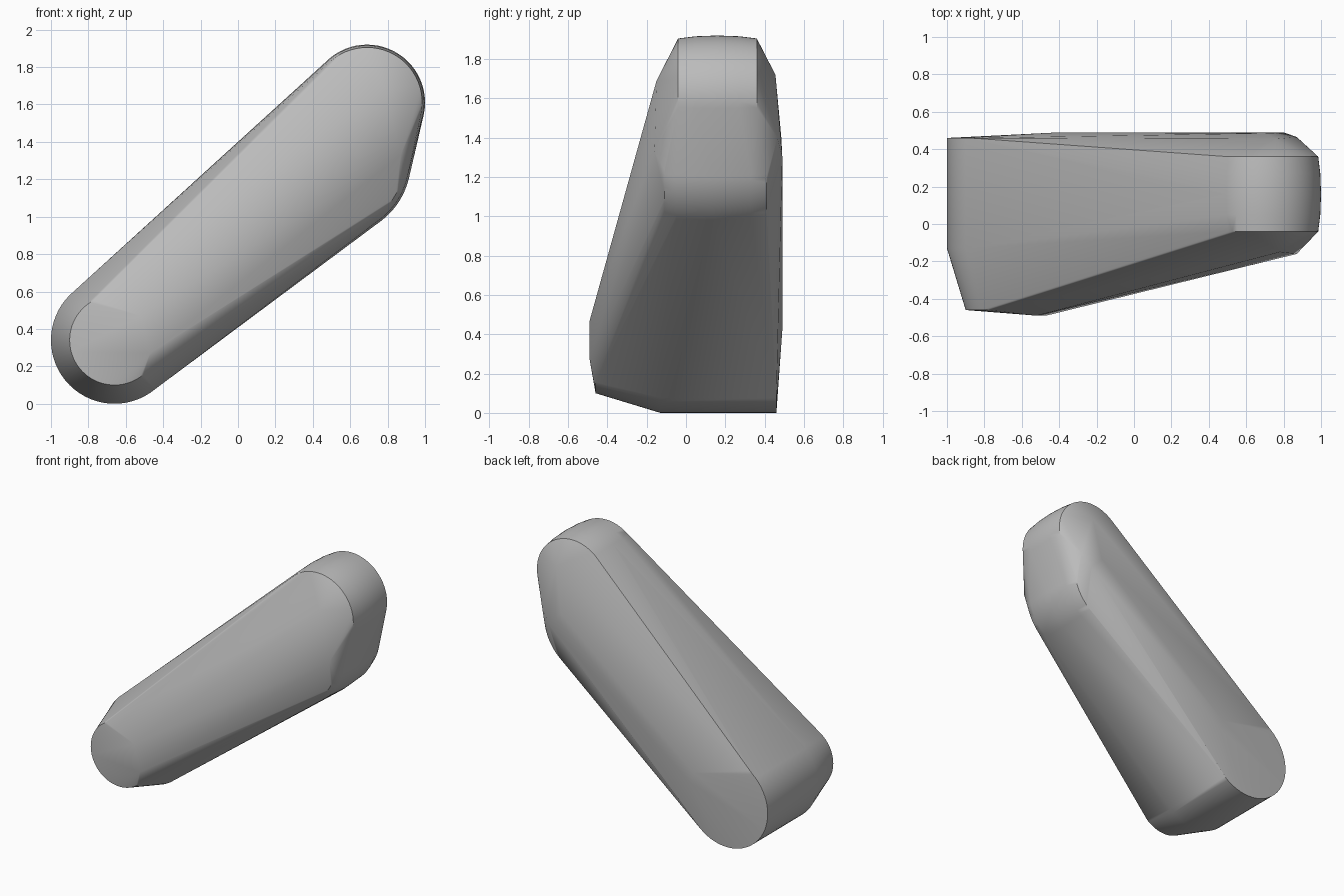
import bpy, bmesh, math

cube = bpy.data.objects.get("Cube")
if cube:
    bpy.data.objects.remove(cube, do_unlink=True)


def arc(x, z, y, radius, start=0, end=360, steps=64):
    """Points of an arc that faces the front, at depth y."""
    angles = [math.radians(start + (end - start) * i / steps) for i in range(steps + 1)]
    return [(x + radius * math.cos(a), y, z + radius * math.sin(a)) for a in angles]


points = []

# Thick rounded lower end
for y in (-0.13, 0.46):
    points += arc(-0.66, 0.34, y, 0.34)

# Smaller front cap of the lower end
points += arc(-0.66, 0.34, -0.46, 0.24, 118, 310, 40)

# Domed rim of the upper end
for y, radius in ((-0.04, 0.295), (0.05, 0.306), (0.16, 0.31), (0.27, 0.306), (0.36, 0.295)):
    points += arc(0.69, 1.61, y, radius)

# Rounded underside bulge below the upper end
for y, radius in ((-0.11, 0.37), (-0.05, 0.395), (0.14, 0.405), (0.33, 0.395), (0.41, 0.37)):
    points += arc(0.52, 1.30, y, radius, -70, 15, 24)

# Corners of the sloping front face
points += [(-0.52, -0.49, 0.47), (-0.47, -0.49, 0.27),
           (0.78, -0.15, 1.69), (0.87, -0.16, 1.33)]

# Corners of the slightly raised back face
points += [(-0.40, 0.49, 0.50), (-0.38, 0.49, 0.42), (0.80, 0.49, 1.30),
           (0.70, 0.485, 1.40), (0.76, 0.455, 1.72), (0.87, 0.465, 1.40)]

# Stretch a skin over the sections
bm = bmesh.new()
for p in points:
    bm.verts.new(p)
bmesh.ops.remove_doubles(bm, verts=bm.verts, dist=0.0005)
bmesh.ops.convex_hull(bm, input=bm.verts)
loose = [v for v in bm.verts if not v.link_faces]
bmesh.ops.delete(bm, geom=loose, context='VERTS')
bmesh.ops.dissolve_limit(bm, angle_limit=math.radians(0.3), verts=bm.verts, edges=bm.edges)
bmesh.ops.recalc_face_normals(bm, faces=bm.faces)
mesh = bpy.data.meshes.new("tapered_body")
bm.to_mesh(mesh)
bm.free()

body = bpy.data.objects.new("tapered_body", mesh)
bpy.context.collection.objects.link(body)

# Plain grey surface
grey = bpy.data.materials.new("plain_grey")
grey.use_nodes = True
colour = (0.5, 0.5, 0.5, 1)
grey.diffuse_color = colour
grey.node_tree.nodes["Principled BSDF"].inputs["Base Color"].default_value = colour
mesh.materials.append(grey)

# Smooth shading with crisp rims
bpy.ops.object.select_all(action='DESELECT')
body.select_set(True)
bpy.context.view_layer.objects.active = body
bpy.ops.object.shade_smooth_by_angle(angle=math.radians(30))
